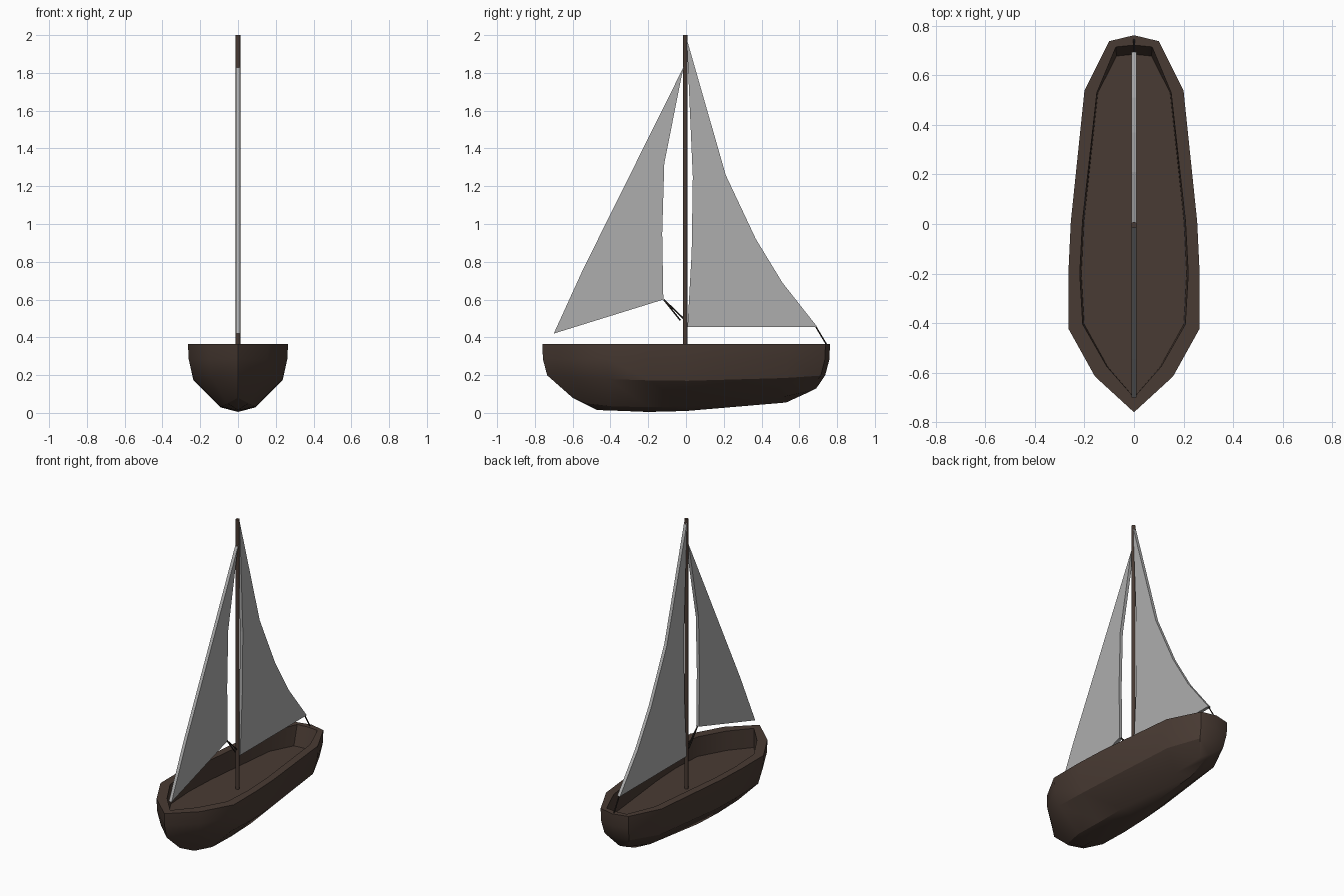
import bpy, bmesh, math
from mathutils import Vector

if "Cube" in bpy.data.objects:
    bpy.data.objects.remove(bpy.data.objects["Cube"])


def material(name, rgb):
    m = bpy.data.materials.new(name)
    m.diffuse_color = (*rgb, 1)
    m.use_nodes = True
    m.node_tree.nodes["Principled BSDF"].inputs["Base Color"].default_value = m.diffuse_color
    return m


WOOD = material("dark brown wood", (0.066, 0.043, 0.033))
CLOTH = material("grey sailcloth", (0.42, 0.42, 0.42))
ROPE = material("dark rope", (0.022, 0.017, 0.014))


def finish(bm, name, mat, angle=None):
    bmesh.ops.remove_doubles(bm, verts=bm.verts, dist=0.0005)
    bmesh.ops.recalc_face_normals(bm, faces=bm.faces)
    me = bpy.data.meshes.new(name)
    bm.to_mesh(me)
    bm.free()
    me.materials.append(mat)
    ob = bpy.data.objects.new(name, me)
    bpy.context.collection.objects.link(ob)
    if angle:
        bpy.ops.object.select_all(action='DESELECT')
        ob.select_set(True)
        bpy.context.view_layer.objects.active = ob
        bpy.ops.object.shade_smooth_by_angle(angle=math.radians(angle))
    return ob


# Hull: half outlines from bow to stern, lofted from deck over the rim to the keel
TOP = 0.365
DECK = 0.24
rim = [(0, -0.76), (0.158, -0.615), (0.265, -0.422), (0.265, -0.2),
       (0.255, 0.01), (0.2, 0.538), (0.1, 0.738), (0, 0.762)]
inner = [(0, -0.70), (0.11, -0.575), (0.207, -0.405), (0.219, -0.2),
         (0.208, 0.01), (0.15, 0.53), (0.073, 0.715), (0, 0.722)]
bilge = [(-0.6, 0.08), (-0.53, 0.05), (-0.40, 0.035), (-0.2, 0.03),
         (0.0, 0.034), (0.47, 0.075), (0.65, 0.115), (0.69, 0.13)]
keel = [(-0.6, 0.08), (-0.47, 0.015), (-0.38, 0.012), (-0.2, 0.005),
        (0.0, 0.01), (0.53, 0.055), (0.655, 0.112), (0.69, 0.13)]

rows = [
    [(x * 0.97, y - (0.037 if y > 0.6 else 0), DECK) for x, y in inner],
    [(x, y, TOP) for x, y in inner],
    [(x, y, TOP) for x, y in rim],
    [(x * 0.985, y * 0.997, 0.285) for x, y in rim],
    [(x * 0.89, y * 0.967, 0.17 + 0.05 * y * y) for x, y in rim],
    [(r[0] * 0.355, y, z) for r, (y, z) in zip(rim, bilge)],
    [(0, y, z) for y, z in keel],
]

bm = bmesh.new()
for side in (1, -1):
    grid = [[bm.verts.new((side * x, y, z)) for x, y, z in row] for row in rows]
    for a, b in zip(grid, grid[1:]):
        for i in range(len(a) - 1):
            bm.faces.new((a[i], a[i + 1], b[i + 1], b[i]))
    bm.faces.new(grid[0])  # deck half
bmesh.ops.dissolve_degenerate(bm, dist=0.0005, edges=bm.edges)
finish(bm, "hull", WOOD, 30)


# Mast and ropes: straight rods between two points
def rod(name, a, b, radius, sides, mat):
    a, b = Vector(a), Vector(b)
    bm = bmesh.new()
    bmesh.ops.create_cone(bm, cap_ends=True, segments=sides, radius1=radius,
                          radius2=radius, depth=(b - a).length)
    bm.transform((b - a).to_track_quat('Z', 'Y').to_matrix().to_4x4())
    bmesh.ops.translate(bm, verts=bm.verts, vec=(a + b) / 2)
    return finish(bm, name, mat, 50)


rod("mast", (0, -0.004, DECK - 0.03), (0, -0.004, 2.0), 0.0125, 8, WOOD)
rod("stern_rope", (0, 0.685, 0.46), (0, 0.745, TOP - 0.005), 0.004, 6, ROPE)
rod("front_rope_upper", (0, -0.118, 0.60), (0, -0.008, 0.495), 0.004, 6, ROPE)
rod("front_rope_lower", (0, -0.118, 0.60), (0, -0.03, 0.49), 0.004, 6, ROPE)


# Sails: flat side profiles with a little thickness
def sail(name, outline, thick=0.02):
    bm = bmesh.new()
    face = bm.faces.new([bm.verts.new((-thick / 2, y, z)) for y, z in outline])
    ext = bmesh.ops.extrude_face_region(bm, geom=[face], use_keep_orig=True)
    verts = [g for g in ext["geom"] if isinstance(g, bmesh.types.BMVert)]
    bmesh.ops.translate(bm, verts=verts, vec=(thick, 0, 0))
    return finish(bm, name, CLOTH)


sail("main_sail", [(0.004, 1.98), (0.21, 1.26), (0.37, 0.92), (0.51, 0.69),
                   (0.695, 0.455), (0.008, 0.455), (0.03, 0.85),
                   (0.036, 1.25), (0.014, 1.75)])
sail("front_sail", [(-0.70, 0.42), (-0.545, 0.76), (-0.006, 1.845),
                    (-0.022, 1.79), (-0.115, 1.32), (-0.126, 0.95),
                    (-0.12, 0.60)])
